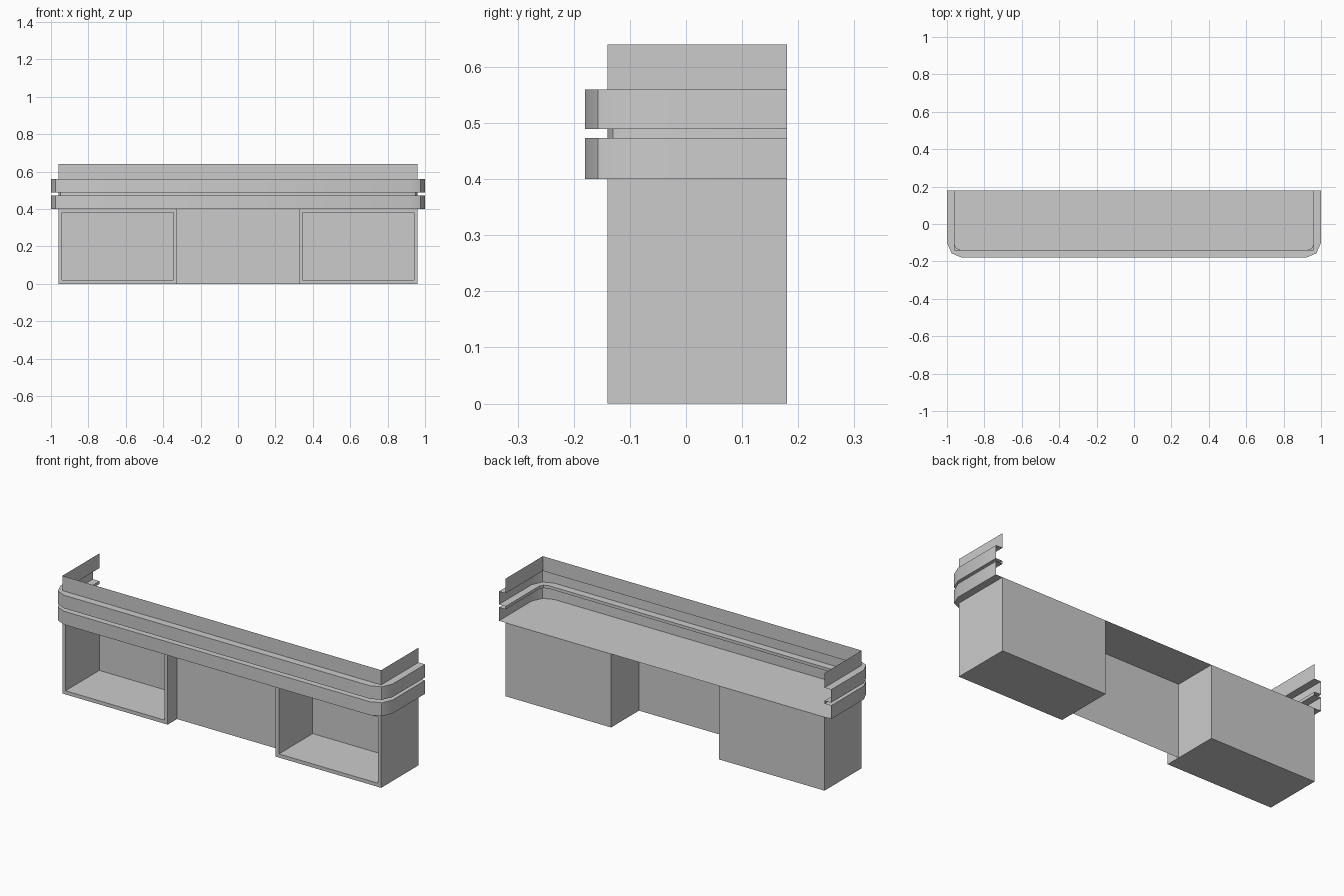
import bpy, bmesh, math
from mathutils import Vector

cube = bpy.data.objects.get("Cube")
if cube:
    bpy.data.objects.remove(cube, do_unlink=True)

GREY = (0.6, 0.6, 0.6, 1.0)
mat = bpy.data.materials.new("plain grey")
mat.use_nodes = True
mat.diffuse_color = GREY
mat.node_tree.nodes["Principled BSDF"].inputs["Base Color"].default_value = GREY


def finish(bm, name, smooth=False):
    bmesh.ops.remove_doubles(bm, verts=bm.verts, dist=1e-5)
    mesh = bpy.data.meshes.new(name)
    bm.to_mesh(mesh)
    bm.free()
    mesh.materials.append(mat)
    obj = bpy.data.objects.new(name, mesh)
    bpy.context.collection.objects.link(obj)
    if smooth:
        bpy.ops.object.select_all(action='DESELECT')
        obj.select_set(True)
        bpy.context.view_layer.objects.active = obj
        bpy.ops.object.shade_smooth_by_angle(angle=math.radians(30))
    return obj


def mirrored(half):
    """U-shaped path open at the back, running from -x round the front to +x."""
    return [(-x, y) for x, y in half] + list(reversed(half))


BACK, FRONT, SIDE, TOP = 0.18, -0.14, 0.96, 0.4
outer = mirrored([(1, BACK), (1, -0.1), (0.975, -0.157), (0.92, -BACK)])
groove = mirrored([(SIDE, BACK), (SIDE, -0.11), (0.95, -0.13), (0.925, FRONT)])
wall = mirrored([(SIDE, BACK)] + [(SIDE, FRONT)] * 3)


def loft(levels, name, smooth=True):
    """Skin a stack of (path, height) levels as an open sheet."""
    bm = bmesh.new()
    for (p, pz), (q, qz) in zip(levels, levels[1:]):
        for i in range(len(p) - 1):
            corners = [(*p[i], pz), (*p[i + 1], pz), (*q[i + 1], qz), (*q[i], qz)]
            unique = list(dict.fromkeys(corners))
            if len(unique) > 2:
                bm.faces.new([bm.verts.new(c) for c in unique])
    return finish(bm, name, smooth)


# Two bulging bands with the groove between, then the upright rim
loft([(outer, TOP), (outer, 0.473), (groove, 0.473), (groove, 0.489),
      (outer, 0.489), (outer, 0.56), (wall, 0.56)], "counter_bands")
loft([(wall, 0.56), (wall, 0.64)], "top_rim", False)

# Worktop sheet closing the bottom of the bands
bm = bmesh.new()
bm.faces.new([bm.verts.new((x, y, TOP)) for x, y in outer])
finish(bm, "worktop")

# Open-fronted cabinets
INNER, BORDER, DEPTH = 0.325, 0.028, 0.29
for side, name in ((-1, "right_cabinet"), (1, "left_cabinet")):
    bm = bmesh.new()
    bmesh.ops.create_cube(bm, size=1)
    size = Vector((SIDE - INNER, BACK - FRONT, TOP))
    centre = Vector((side * (SIDE + INNER) / 2, (BACK + FRONT) / 2, TOP / 2))
    for v in bm.verts:
        v.co = Vector(a * b for a, b in zip(v.co, size)) + centre
    bm.normal_update()
    front = [f for f in bm.faces if f.normal.y < -0.9]
    top = [f for f in bm.faces if f.normal.z > 0.9]
    bmesh.ops.inset_region(bm, faces=front, thickness=BORDER)
    hole = bmesh.ops.extrude_discrete_faces(bm, faces=front)["faces"]
    bmesh.ops.translate(bm, verts=list({v for f in hole for v in f.verts}),
                        vec=(0, DEPTH, 0))
    # The worktop already covers the cabinet
    bmesh.ops.delete(bm, geom=top, context='FACES_ONLY')
    finish(bm, name)

# Recessed panel joining the cabinets
bm = bmesh.new()
bm.faces.new([bm.verts.new((x, -0.06, z)) for x, z in
              ((-INNER, 0), (INNER, 0), (INNER, TOP), (-INNER, TOP))])
finish(bm, "centre_panel")
